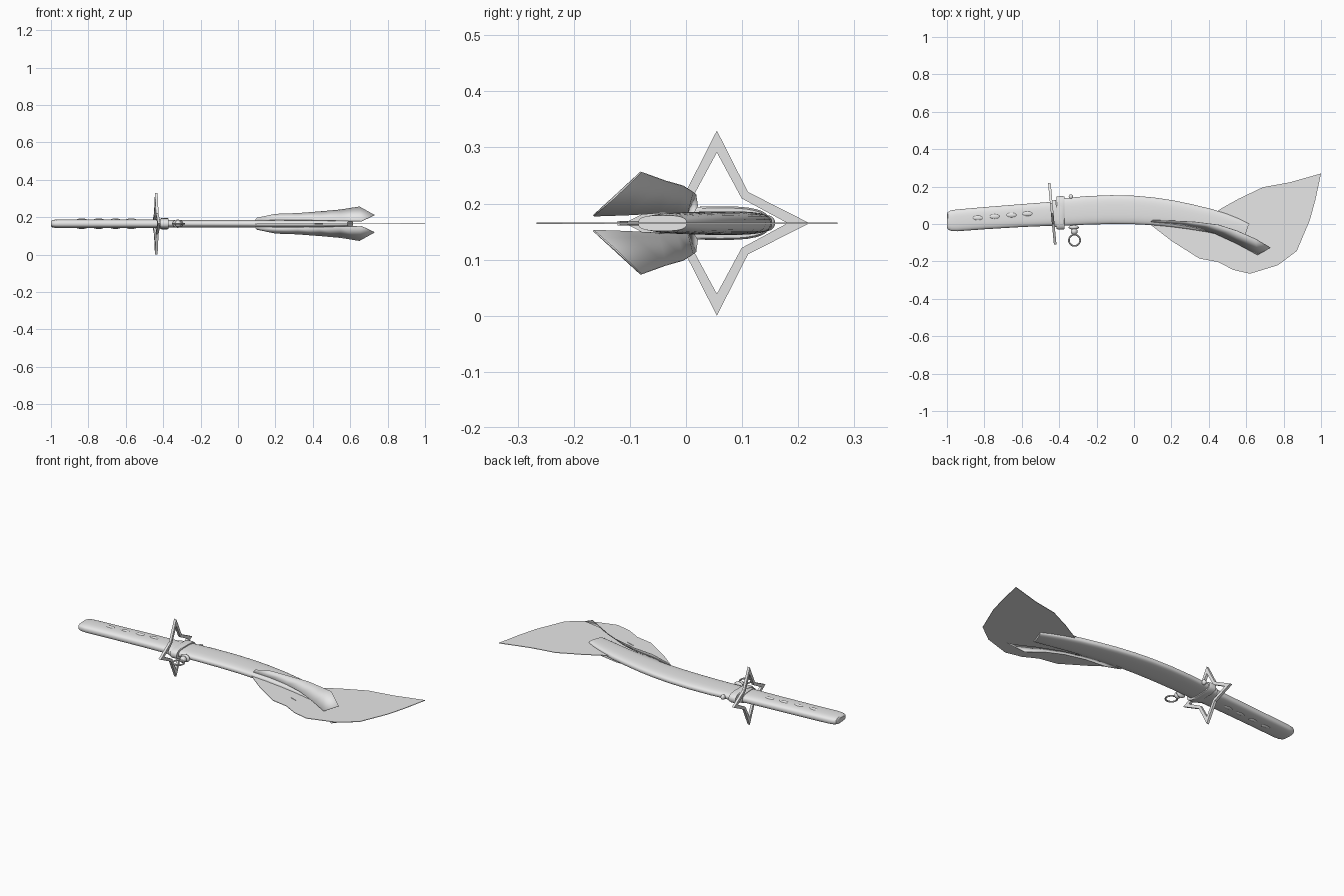
import bpy, bmesh, math
from mathutils import Vector, Matrix

if "Cube" in bpy.data.objects:
    bpy.data.objects.remove(bpy.data.objects["Cube"])

Z = 0.165  # height of the symmetry plane
grey = bpy.data.materials.new("plain grey")
grey.diffuse_color = (0.8, 0.8, 0.8, 1)
grey.use_nodes = True
grey.node_tree.nodes["Principled BSDF"].inputs["Base Color"].default_value = grey.diffuse_color


def finish(name, bm, smooth=True):
    bmesh.ops.recalc_face_normals(bm, faces=bm.faces)
    me = bpy.data.meshes.new(name)
    bm.to_mesh(me)
    bm.free()
    me.materials.append(grey)
    ob = bpy.data.objects.new(name, me)
    bpy.context.collection.objects.link(ob)
    if smooth:
        bpy.context.view_layer.objects.active = ob
        ob.select_set(True)
        bpy.ops.object.shade_smooth_by_angle(angle=math.radians(35))
        ob.select_set(False)
    return ob


def loft(name, rows, n=28, power=2.8):
    """Rounded flat tube through rows of (x, y, half width, half thickness)."""
    bm = bmesh.new()
    rings = []
    for i, (x, y, w, t) in enumerate(rows):
        a, b = rows[max(i - 1, 0)], rows[min(i + 1, len(rows) - 1)]
        side = Vector((a[1] - b[1], b[0] - a[0], 0)).normalized()
        ring = []
        for k in range(n):
            ang = 2 * math.pi * k / n
            c, s = math.cos(ang), math.sin(ang)
            u = math.copysign(abs(c) ** (2 / power), c) * w
            v = math.copysign(abs(s) ** (2 / power), s) * t
            ring.append(bm.verts.new(Vector((x, y, Z + v)) + side * u))
        rings.append(ring)
    for r, q in zip(rings, rings[1:]):
        for k in range(n):
            bm.faces.new((r[k], r[(k + 1) % n], q[(k + 1) % n], q[k]))
    bm.faces.new(rings[0])
    bm.faces.new(rings[-1])
    return finish(name, bm)


def plate(name, outline, thick):
    """Thin flat plate in the symmetry plane."""
    bm = bmesh.new()
    f = bm.faces.new([bm.verts.new((x, y, Z - thick / 2)) for x, y in outline])
    r = bmesh.ops.extrude_face_region(bm, geom=[f])
    vs = [v for v in r["geom"] if isinstance(v, bmesh.types.BMVert)]
    bmesh.ops.translate(bm, verts=vs, vec=(0, 0, thick))
    return finish(name, bm, False)


def torus(name, centre, R, r, n=28, m=10):
    bm = bmesh.new()
    g = [[bm.verts.new((centre[0] + (R + r * math.cos(b)) * math.cos(a),
                        centre[1] + (R + r * math.cos(b)) * math.sin(a),
                        centre[2] + r * math.sin(b)))
          for b in (2 * math.pi * j / m for j in range(m))]
         for a in (2 * math.pi * i / n for i in range(n))]
    for i in range(n):
        for j in range(m):
            bm.faces.new((g[i][j], g[(i + 1) % n][j],
                          g[(i + 1) % n][(j + 1) % m], g[i][(j + 1) % m]))
    return finish(name, bm)


def ball(name, centre, size):
    bm = bmesh.new()
    bmesh.ops.create_uvsphere(bm, u_segments=16, v_segments=10, radius=1,
                              matrix=Matrix.Translation(centre) @ Matrix.Diagonal((*size, 1)))
    return finish(name, bm)


# grip with rounded butt
loft("grip", [(-1.0, 0.016, 0.036, 0.013), (-0.994, 0.016, 0.047, 0.019),
              (-0.978, 0.017, 0.055, 0.022), (-0.95, 0.019, 0.058, 0.0235),
              (-0.8, 0.031, 0.059, 0.0235), (-0.6, 0.045, 0.061, 0.0235),
              (-0.43, 0.055, 0.064, 0.0235)])

# small studs on both flat sides of the grip
for i, x in enumerate((-0.835, -0.745, -0.655, -0.57)):
    for s in (-1, 1):
        ball("grip_stud", (x, 0.055 + 0.085 * (x + 0.57), Z + s * 0.021), (0.028, 0.013, 0.007))

# curved scabbard, tapering at its end
loft("scabbard", [(-0.38, 0.064, 0.073, 0.021), (-0.25, 0.073, 0.076, 0.021),
                  (-0.12, 0.077, 0.077, 0.021), (0.0, 0.075, 0.076, 0.021),
                  (0.1, 0.068, 0.074, 0.021), (0.2, 0.056, 0.071, 0.021),
                  (0.3, 0.039, 0.067, 0.0205), (0.4, 0.019, 0.063, 0.02),
                  (0.48, -0.002, 0.059, 0.019), (0.55, -0.024, 0.053, 0.017),
                  (0.6, -0.042, 0.046, 0.014)])

# two collars at the scabbard mouth
loft("mouth_collar", [(-0.437, 0.054, 0.072, 0.026), (-0.412, 0.056, 0.072, 0.026)])
loft("mouth_band", [(-0.414, 0.058, 0.085, 0.027), (-0.408, 0.058, 0.089, 0.03),
                    (-0.378, 0.061, 0.089, 0.03), (-0.372, 0.061, 0.085, 0.027)])

# four pointed open star guard, tilted slightly
bm = bmesh.new()
loops = []
for dx in (-0.007, 0.007):
    for tip, notch in ((0.165, 0.0785), (0.126, 0.0625)):
        loop = []
        for k in range(8):
            r = notch if k % 2 else tip
            y, z = r * math.cos(k * math.pi / 4), r * math.sin(k * math.pi / 4)
            loop.append(bm.verts.new((-0.437 + dx - 0.095 * y, 0.055 + y, Z + z)))
        loops.append(loop)
for a, b in ((0, 1), (2, 3), (0, 2), (1, 3)):
    for k in range(8):
        j = (k + 1) % 8
        bm.faces.new((loops[a][k], loops[a][j], loops[b][j], loops[b][k]))
finish("star_guard", bm, False)

# hanging ring with its mount, and the small knob opposite
ball("ring_mount", (-0.322, -0.018, Z), (0.028, 0.012, 0.022))
ball("ring_bead", (-0.32, -0.04, Z), (0.018, 0.018, 0.018))
torus("hanging_ring", (-0.318, -0.087, Z), 0.03, 0.0045)
ball("back_knob", (-0.337, 0.145, Z), (0.012, 0.014, 0.014))

# broad flat tail fin
plate("tail_fin", [(0.09, -0.005), (0.2, -0.09), (0.35, -0.185), (0.45, -0.203),
                   (0.53, -0.245), (0.62, -0.266), (0.77, -0.22), (0.87, -0.145),
                   (0.94, 0.02), (0.97, 0.13), (1.0, 0.27), (0.83, 0.222), (0.69, 0.197),
                   (0.56, 0.135), (0.47, 0.085), (0.4, 0.04), (0.2, 0.04)], 0.003)
plate("fin_mark", [(0.41, -0.103), (0.455, -0.118), (0.455, -0.122), (0.41, -0.107)], 0.008)

# pair of upright curved side fins, from root edge to outer edge
root = [(0.09, 0.012, 0.017), (0.2, 0.002, 0.019), (0.32, -0.018, 0.019),
        (0.43, -0.05, 0.018), (0.55, -0.105, 0.015), (0.66, -0.165, 0.013)]
edge = [(0.1, 0.02, 0.031), (0.2, 0.017, 0.052), (0.32, 0.012, 0.056),
        (0.45, -0.004, 0.066), (0.55, -0.036, 0.075), (0.65, -0.08, 0.091)]
for label, s in (("upper", 1), ("lower", -1)):
    bm = bmesh.new()
    lo, hi = [[bm.verts.new((x, y, Z + s * h)) for x, y, h in row] for row in (root, edge)]
    for i in range(len(lo) - 1):
        bm.faces.new((lo[i], lo[i + 1], hi[i + 1], hi[i]))
    tip = bm.verts.new((0.73, -0.127, Z + s * 0.046))
    bm.faces.new((lo[-1], tip, hi[-1]))
    fin = finish(label + "_side_fin", bm)
    mod = fin.modifiers.new("thickness", "SOLIDIFY")
    mod.thickness = 0.003
    mod.offset = 0
